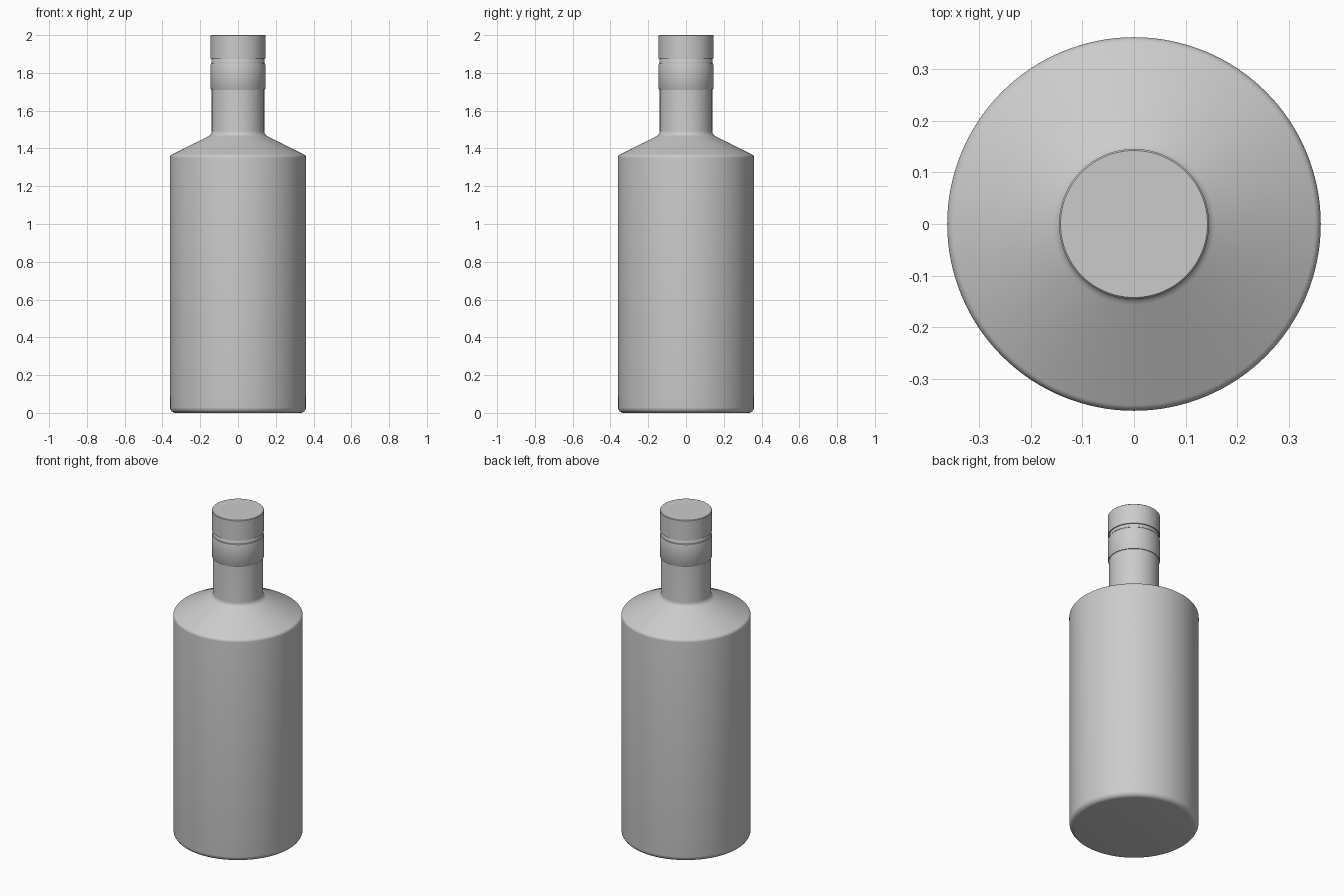
import bpy, bmesh, math

if "Cube" in bpy.data.objects:
    bpy.data.objects.remove(bpy.data.objects["Cube"])

SEGMENTS = 128


def lathe(name, profile):
    """Revolve an (r, z) profile around z; ends on the axis close the shape."""
    bm = bmesh.new()
    verts = [bm.verts.new((r, 0, z)) for r, z in profile]
    edges = [bm.edges.new(pair) for pair in zip(verts, verts[1:])]
    bmesh.ops.spin(bm, geom=verts + edges, cent=(0, 0, 0), axis=(0, 0, 1),
                   angle=math.tau, steps=SEGMENTS, use_duplicate=False)
    bmesh.ops.remove_doubles(bm, verts=bm.verts, dist=1e-5)
    bmesh.ops.recalc_face_normals(bm, faces=bm.faces)
    mesh = bpy.data.meshes.new(name)
    bm.to_mesh(mesh)
    bm.free()
    obj = bpy.data.objects.new(name, mesh)
    bpy.context.collection.objects.link(obj)
    bpy.ops.object.select_all(action='DESELECT')
    obj.select_set(True)
    bpy.context.view_layer.objects.active = obj
    bpy.ops.object.shade_smooth_by_angle(angle=math.radians(35))
    return obj


def arc(cr, cz, radius, start, end, steps=6):
    """Points of a fillet in the (r, z) plane, angles in degrees."""
    angles = [math.radians(start + (end - start) * i / steps) for i in range(steps + 1)]
    return [(cr + radius * math.cos(a), cz + radius * math.sin(a)) for a in angles]


# Bottle: rounded base, straight body, sloped shoulder, neck
bottle = [(0, 0)]
bottle += arc(0.33, 0.03, 0.03, -90, 0)
bottle += arc(0.341, 1.35, 0.02, 0, 65)
bottle += arc(0.169, 1.492, 0.03, 245, 180)
bottle += [(0.139, 1.86), (0.139, 1.89), (0, 1.89)]
lathe("bottle", bottle)

# Collar: tamper band under the cap
lathe("neck_collar", [(0.137, 1.713), (0.143, 1.713), (0.145, 1.716), (0.145, 1.842),
                      (0.143, 1.849), (0.137, 1.852)])

# Thin ring in the gap between collar and cap
lathe("gap_ring", [(0.137, 1.852), (0.141, 1.853), (0.141, 1.868), (0.137, 1.874)])

# Cap: plain cylinder with a slightly eased top edge
lathe("cap", [(0.137, 1.875), (0.145, 1.875), (0.145, 1.997), (0.142, 2.0), (0, 2.0)])
